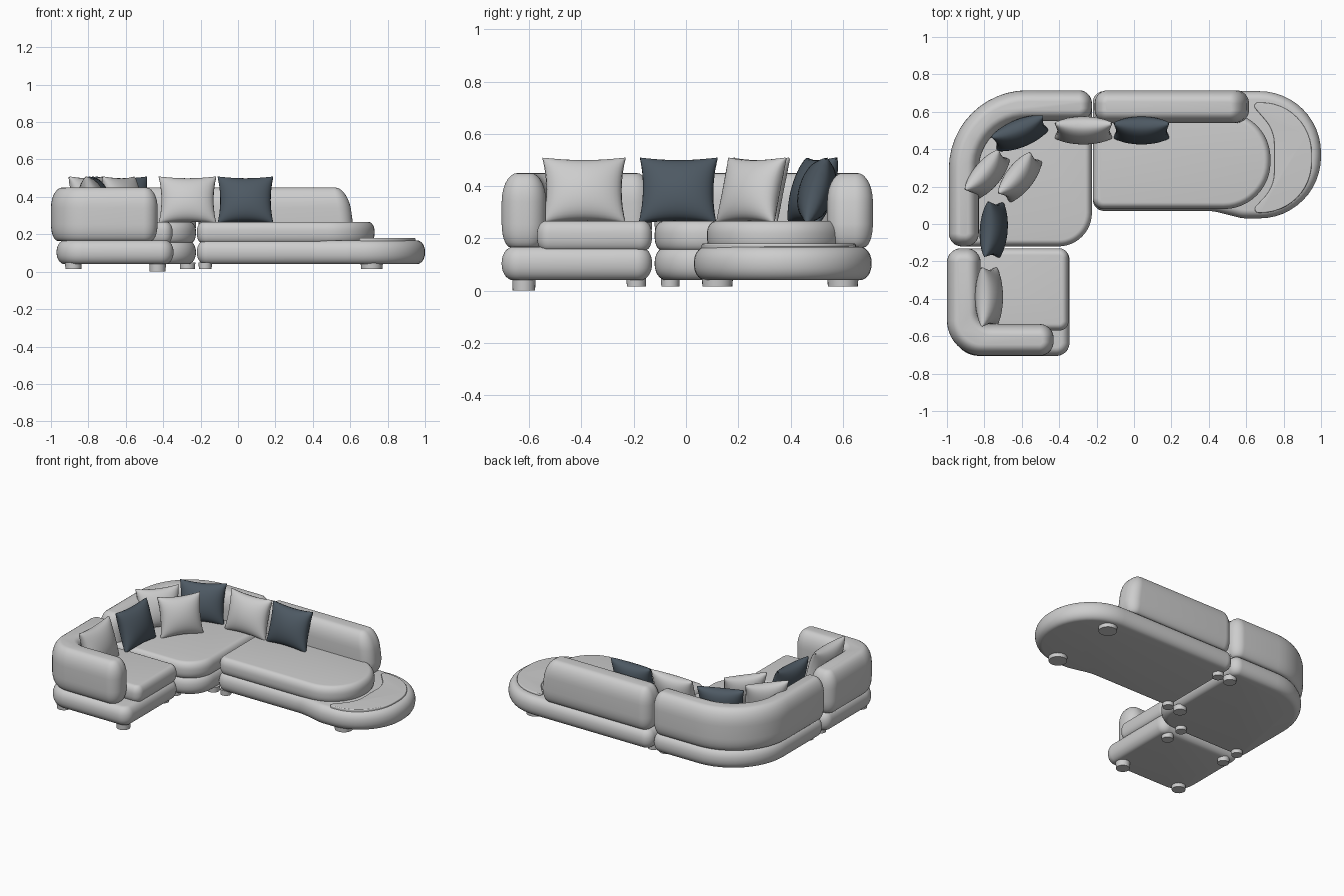
import bpy, bmesh, math
from mathutils import Vector, Matrix

if "Cube" in bpy.data.objects:
    bpy.data.objects.remove(bpy.data.objects["Cube"], do_unlink=True)


def material(name, color):
    m = bpy.data.materials.new(name)
    m.use_nodes = True
    m.diffuse_color = color
    bsdf = m.node_tree.nodes["Principled BSDF"]
    bsdf.inputs["Base Color"].default_value = color
    bsdf.inputs["Roughness"].default_value = 0.8
    return m


LIGHT = material("light grey fabric", (0.61, 0.61, 0.61, 1))
DARK = material("slate blue fabric", (0.075, 0.1, 0.125, 1))


def finish(name, bm, mat, angle=50):
    bmesh.ops.recalc_face_normals(bm, faces=bm.faces)
    me = bpy.data.meshes.new(name)
    bm.to_mesh(me)
    bm.free()
    me.materials.append(mat)
    ob = bpy.data.objects.new(name, me)
    bpy.context.collection.objects.link(ob)
    bpy.ops.object.select_all(action='DESELECT')
    ob.select_set(True)
    bpy.context.view_layer.objects.active = ob
    bpy.ops.object.shade_smooth_by_angle(angle=math.radians(angle))
    return ob


def outline(corners, inset, segs=12):
    """Counter-clockwise polygon, inset and with each corner rounded."""
    pts = []
    for i, (x, y, r) in enumerate(corners):
        p = Vector((x, y))
        d1 = (p - Vector(corners[i - 1][:2])).normalized()
        d2 = (Vector(corners[(i + 1) % len(corners)][:2]) - p).normalized()
        n1, n2 = Vector((-d1.y, d1.x)), Vector((-d2.y, d2.x))
        p = p + (n1 + n2) * inset / (1 + n1.dot(n2))
        turn = math.atan2(d1.x * d2.y - d1.y * d2.x, d1.dot(d2))
        side = 1 if turn > 0 else -1
        r = max(r - side * inset, 0.003)
        start = p - d1 * r * math.tan(abs(turn) / 2)
        center = start + n1 * side * r
        for k in range(segs + 1):
            pts.append(center + Matrix.Rotation(turn * k / segs, 2) @ (start - center))
    return pts


def slab(name, corners, z0, z1, bottom, top, steps=7):
    """Upholstered block; bottom and top are (inset, height) of the rolled edges."""
    rings = []
    for k in range(steps + 1):
        a = math.pi / 2 * k / steps
        rings.append((bottom[0] * (1 - math.sin(a)), z0 + bottom[1] * (1 - math.cos(a))))
    for k in range(steps + 1):
        a = math.pi / 2 * k / steps
        rings.append((top[0] * (1 - math.cos(a)), z1 - top[1] * (1 - math.sin(a))))
    bm = bmesh.new()
    loops = [[bm.verts.new((p.x, p.y, z)) for p in outline(corners, d)] for d, z in rings]
    for a, b in zip(loops, loops[1:]):
        for i in range(len(a)):
            j = (i + 1) % len(a)
            bm.faces.new((a[i], a[j], b[j], b[i]))
    bm.faces.new(loops[0][::-1])
    bm.faces.new(loops[-1])
    return finish(name, bm, LIGHT)


def box(x0, y0, x1, y1, radii):
    return list(zip((x0, x1, x1, x0), (y0, y0, y1, y1), radii))


def base(name, corners):
    slab(name, corners, 0.04, 0.168, (0.045, 0.06), (0.045, 0.06))


def seat(name, corners):
    slab(name, corners, 0.155, 0.267, (0.025, 0.05), (0.035, 0.05))


def back(name, corners):
    return slab(name, corners, 0.165, 0.45, (0.035, 0.09), (0.06, 0.11))


# Chaise module
base("chaise_base", [(-0.22, 0.07, 0.06), (0.42, 0.07, 0.3), (0.58, 0.03, 0.2),
                     (1.0, 0.03, 0.33), (1.0, 0.71, 0.33), (-0.22, 0.71, 0.06)])
seat("chaise_seat", box(-0.22, 0.08, 0.73, 0.6, (0.06, 0.25, 0.25, 0.06)))
chaise_back = back("chaise_back", box(-0.21, 0.54, 0.615, 0.715, (0.07,) * 4))
for v in chaise_back.data.vertices:
    if v.co.x > 0.4 and v.co.z > 0.28:
        v.co.x -= 0.2 * (v.co.z - 0.28)
slab("side_table_top", [(0.62, 0.06, 0.02), (0.95, 0.06, 0.27), (0.95, 0.65, 0.27),
                        (0.62, 0.65, 0.02), (0.75, 0.5, 0.2), (0.75, 0.2, 0.2)],
     0.15, 0.18, (0.002, 0.002), (0.006, 0.006))

# Corner module
base("corner_base", box(-0.97, -0.12, -0.225, 0.705, (0.06, 0.18, 0.06, 0.4)))
seat("corner_seat", box(-0.93, -0.12, -0.225, 0.66, (0.05, 0.18, 0.05, 0.34)))
back("corner_back", [(-0.99, -0.12, 0.07), (-0.83, -0.12, 0.07), (-0.83, 0.55, 0.26),
                     (-0.225, 0.55, 0.07), (-0.225, 0.715, 0.07), (-0.99, 0.715, 0.42)])

# End module
base("end_base", box(-0.97, -0.705, -0.345, -0.13, (0.14, 0.07, 0.06, 0.06)))
seat("end_seat", box(-0.9, -0.57, -0.35, -0.13, (0.05, 0.05, 0.05, 0.05)))
back("end_back", [(-1.0, -0.705, 0.19), (-0.43, -0.705, 0.075), (-0.43, -0.535, 0.075),
                  (-0.82, -0.535, 0.06), (-0.82, -0.13, 0.075), (-1.0, -0.13, 0.075)])


# Feet
def foot(x, y, r=0.042, bottom=0.015):
    bm = bmesh.new()
    bmesh.ops.create_cone(bm, cap_ends=True, segments=24, radius1=r * 0.95, radius2=r,
                          depth=0.05 - bottom,
                          matrix=Matrix.Translation((x, y, (0.05 + bottom) / 2)))
    finish("foot", bm, LIGHT, 40)


for y in (0.12, 0.6):
    foot(0.715, y, 0.06)
    foot(-0.175, y, 0.036)
    foot(-0.27, y)
for x in (-0.88, -0.43):
    foot(x, -0.06, 0.036)
    foot(x, -0.19, 0.038)
foot(-0.88, -0.62, 0.045)
foot(-0.43, -0.62, 0.045, 0.0)


# Throw pillows: two bulged sheets meeting at a pinched square seam
def pillow(name, x, y, turn, mat, width=0.3, lean=17, n=18):
    place = (Matrix.Translation((x, y, 0.383)) @ Matrix.Rotation(math.radians(turn), 4, 'Z')
             @ Matrix.Rotation(math.radians(-lean), 4, 'X'))
    bm = bmesh.new()
    for side in (-1, 1):
        grid = []
        for i in range(n + 1):
            row = []
            for j in range(n + 1):
                u = math.sin(math.pi / 2 * (2 * i / n - 1))
                v = math.sin(math.pi / 2 * (2 * j / n - 1))
                puff = ((1 - u * u) * (1 - v * v)) ** 0.45
                co = Vector((u * width / 2 * (1 - 0.1 * (1 - v * v)),
                             side * (0.002 + 0.066 * puff),
                             v * 0.132 * (1 - 0.1 * (1 - u * u))))
                row.append(bm.verts.new(place @ co))
            grid.append(row)
        for a, b in zip(grid, grid[1:]):
            for j in range(n):
                bm.faces.new((a[j], b[j], b[j + 1], a[j + 1]))
    bmesh.ops.remove_doubles(bm, verts=bm.verts, dist=0.0045)
    finish(name, bm, mat, 70)


pillow("end_pillow", -0.775, -0.39, 90, LIGHT, 0.32)
pillow("dark_side_pillow", -0.75, -0.03, 86, DARK)
pillow("corner_rear_pillow", -0.785, 0.265, 50, LIGHT, 0.28)
pillow("corner_front_pillow", -0.61, 0.25, 52, LIGHT, 0.28)
pillow("dark_corner_pillow", -0.61, 0.485, 22, DARK)
pillow("chaise_left_pillow", -0.27, 0.5, 0, LIGHT, 0.31)
pillow("dark_chaise_pillow", 0.04, 0.5, 0, DARK)
